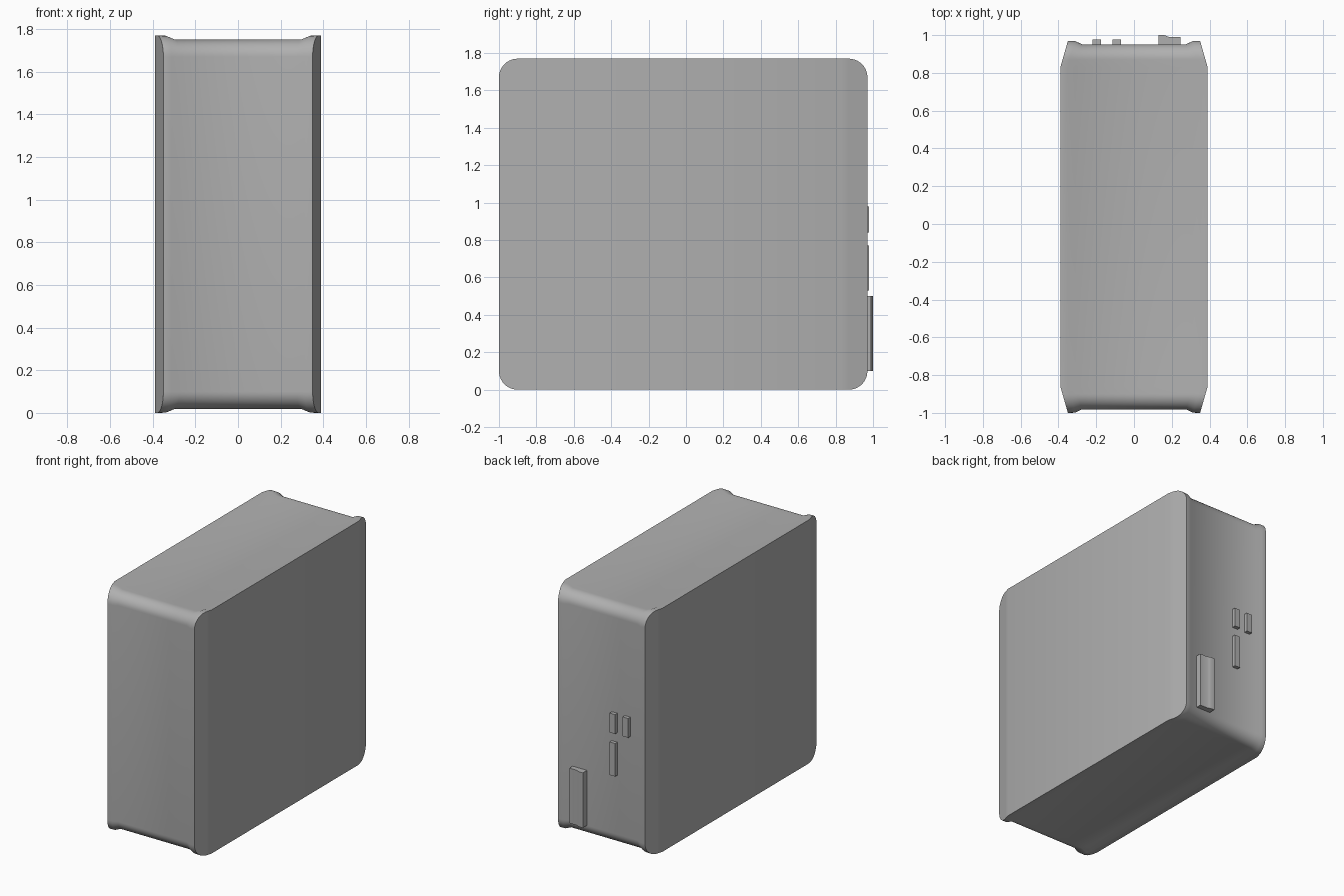
import bpy, bmesh, math

if "Cube" in bpy.data.objects:
    bpy.data.objects.remove(bpy.data.objects["Cube"])

Y0, Y1, H, R = -1.0, 0.97, 1.77, 0.10
YC = (Y0 + Y1) / 2
TAPER_START, TAPER_LEN, TAPER = 0.845, 0.14, 0.04

grey = bpy.data.materials.new("dark_grey")
grey.diffuse_color = (0.43, 0.43, 0.43, 1)
grey.use_nodes = True
grey.node_tree.nodes["Principled BSDF"].inputs["Base Color"].default_value = grey.diffuse_color


def finish(name, bm):
    bmesh.ops.recalc_face_normals(bm, faces=bm.faces)
    mesh = bpy.data.meshes.new(name)
    bm.to_mesh(mesh)
    bm.free()
    mesh.materials.append(grey)
    ob = bpy.data.objects.new(name, mesh)
    bpy.context.collection.objects.link(ob)
    bpy.ops.object.select_all(action='DESELECT')
    ob.select_set(True)
    bpy.context.view_layer.objects.active = ob
    bpy.ops.object.shade_smooth_by_angle(angle=math.radians(32))
    return ob


def half_outline(inset, steps=10):
    """Upper half of the rounded side outline, front to back."""
    pts = []
    r = R - inset
    for i in range(steps + 1):
        a = math.pi - math.pi / 2 * i / steps
        pts.append((Y0 + R + r * math.cos(a), H - R + r * math.sin(a)))
    pts += [(YC - TAPER_START, H - inset), (YC + TAPER_START, H - inset)]
    for i in range(steps + 1):
        a = math.pi / 2 * (1 - i / steps)
        pts.append((Y1 - R + r * math.cos(a), H - R + r * math.sin(a)))
    return pts


def add_ring(bm, x, inset):
    top = half_outline(inset)
    ring = top + [(y, H - z) for y, z in reversed(top)]
    out = []
    for y, z in ring:
        t = max(0, abs(y - YC) - TAPER_START) / TAPER_LEN
        out.append(bm.verts.new((x - math.copysign(TAPER * t, x), y, z)))
    return out


# Case: rounded slab with raised rims on both sides and tapered side panels
bm = bmesh.new()
half = [(0.39, 0), (0.352, 0.001), (0.31, 0.0185)]
section = [(-x, d) for x, d in half] + list(reversed(half))
rings = [add_ring(bm, x, d) for x, d in section]
n = len(rings[0])
for a, b in zip(rings, rings[1:]):
    for i in range(n):
        j = (i + 1) % n
        bm.faces.new((a[i], a[j], b[j], b[i]))
for ring in (rings[0], rings[-1]):
    for i in range(n // 2 - 1):
        bm.faces.new((ring[i], ring[i + 1], ring[n - 2 - i], ring[n - 1 - i]))
finish("case", bm)


def prism(name, outline, z0, z1):
    """Extrude an xy outline upward."""
    bm = bmesh.new()
    face = bm.faces.new([bm.verts.new((x, y, z0)) for x, y in outline])
    ext = bmesh.ops.extrude_face_region(bm, geom=[face])
    for v in ext["geom"]:
        if isinstance(v, bmesh.types.BMVert):
            v.co.z = z1
    return finish(name, bm)


# Rear connectors
for name, x, z0, z1 in (("long_port", -0.115, 0.53, 0.77),
                        ("small_port_inner", -0.115, 0.84, 0.98),
                        ("small_port_outer", -0.22, 0.84, 0.98)):
    prism(name, [(x, 0.94), (x + 0.045, 0.94), (x + 0.045, 0.978), (x, 0.978)], z0, z1)

# Stepped power socket
prism("power_socket", [(0.13, 0.94), (0.245, 0.94), (0.245, 0.989), (0.185, 0.99),
                       (0.172, 0.995), (0.16, 1.0), (0.13, 1.0)], 0.10, 0.50)
